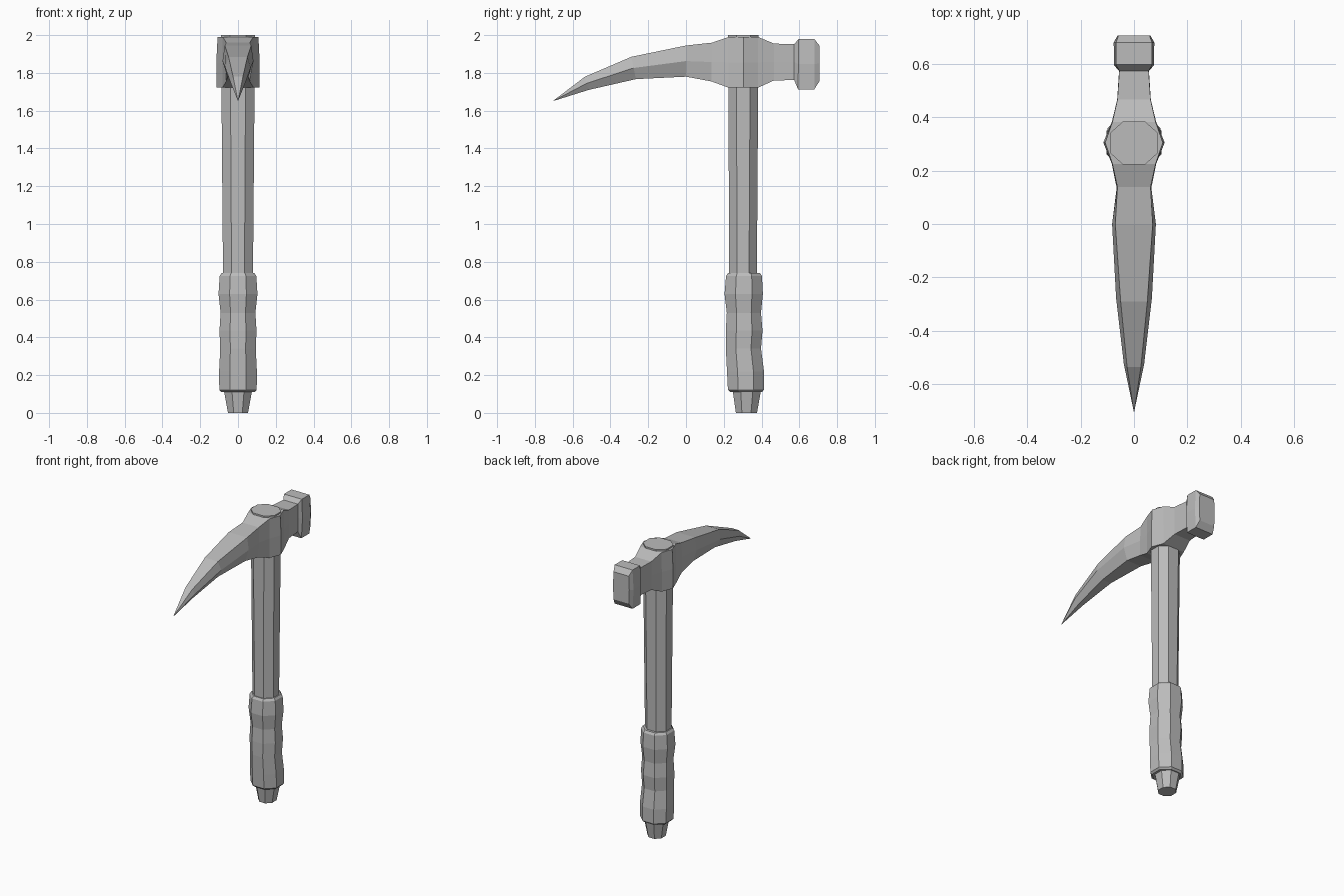
import bpy, bmesh

steel = bpy.data.materials.new("grey")
steel.diffuse_color = (0.5, 0.5, 0.5, 1)


def loft(name, rings, tip=None):
    """Skin a list of equal-length point rings, closing both ends."""
    bm = bmesh.new()
    loops = [[bm.verts.new(p) for p in ring] for ring in rings]
    n = len(loops[0])
    for a, b in zip(loops, loops[1:]):
        for i in range(n):
            j = (i + 1) % n
            bm.faces.new((a[i], a[j], b[j], b[i]))
    if tip:
        t = bm.verts.new(tip)
        for i in range(n):
            bm.faces.new((t, loops[0][(i + 1) % n], loops[0][i]))
    else:
        bm.faces.new(loops[0])
    bm.faces.new(loops[-1])
    bmesh.ops.recalc_face_normals(bm, faces=bm.faces)
    mesh = bpy.data.meshes.new(name)
    bm.to_mesh(mesh)
    bm.free()
    mesh.materials.append(steel)
    obj = bpy.data.objects.new(name, mesh)
    bpy.context.collection.objects.link(obj)
    return obj


def octagon(z, half_x, y0, y1, k=0.43):
    """Octagonal ring with flats facing the x and y axes."""
    cy, hy = (y0 + y1) / 2, (y1 - y0) / 2
    unit = [(1, -k), (1, k), (k, 1), (-k, 1), (-1, k), (-1, -k), (-k, -1), (k, -1)]
    return [(half_x * u, cy + hy * v, z) for u, v in unit]


def section(yt, zt, wt, wm, yb, zb, wb, mid=0.5):
    """Six-sided head section: top, widest line and bottom half-widths."""
    ym, zm = yb + (yt - yb) * mid, zb + (zt - zb) * mid
    return [(wt, yt, zt), (wm, ym, zm), (wb, yb, zb),
            (-wb, yb, zb), (-wm, ym, zm), (-wt, yt, zt)]


# Straight shaft, slightly wider at the head and showing through its top
loft("shaft", [octagon(0.70, 0.079, 0.229, 0.375),
               octagon(2.0, 0.09, 0.223, 0.384, 0.46)])

# Wavy grip with a bevelled rim at each end
loft("grip", [octagon(*r) for r in (
    (0.11, 0.088, 0.236, 0.402),
    (0.122, 0.099, 0.222, 0.413),
    (0.22, 0.100, 0.217, 0.413),
    (0.34, 0.094, 0.211, 0.397),
    (0.435, 0.098, 0.211, 0.405),
    (0.53, 0.092, 0.216, 0.397),
    (0.63, 0.103, 0.204, 0.407),
    (0.725, 0.097, 0.212, 0.402),
    (0.74, 0.087, 0.222, 0.392))])

# Tapered butt below the grip
loft("butt", [octagon(0.0, 0.053, 0.264, 0.376),
              octagon(0.12, 0.075, 0.247, 0.397)])

# Head: curved pick, broad eye around the shaft, neck and hammer block
loft("head", [section(*s) for s in (
    (-0.535, 1.78, 0.026, 0.038, -0.515, 1.71, 0.016),
    (-0.29, 1.885, 0.050, 0.067, -0.265, 1.767, 0.034),
    (0.0, 1.945, 0.070, 0.082, 0.0, 1.78, 0.056),
    (0.138, 1.96, 0.062, 0.065, 0.134, 1.755, 0.062),
    (0.225, 1.99, 0.081, 0.083, 0.225, 1.722, 0.083),
    (0.305, 1.99, 0.108, 0.115, 0.305, 1.722, 0.113),
    (0.382, 1.99, 0.081, 0.083, 0.382, 1.722, 0.083),
    (0.466, 1.955, 0.062, 0.063, 0.466, 1.76, 0.062),
    (0.573, 1.952, 0.055, 0.056, 0.573, 1.762, 0.055),
    (0.597, 1.98, 0.068, 0.075, 0.593, 1.713, 0.068),
    (0.679, 1.98, 0.068, 0.076, 0.679, 1.713, 0.068),
    (0.706, 1.945, 0.058, 0.062, 0.706, 1.755, 0.058))],
    tip=(0, -0.706, 1.65))
